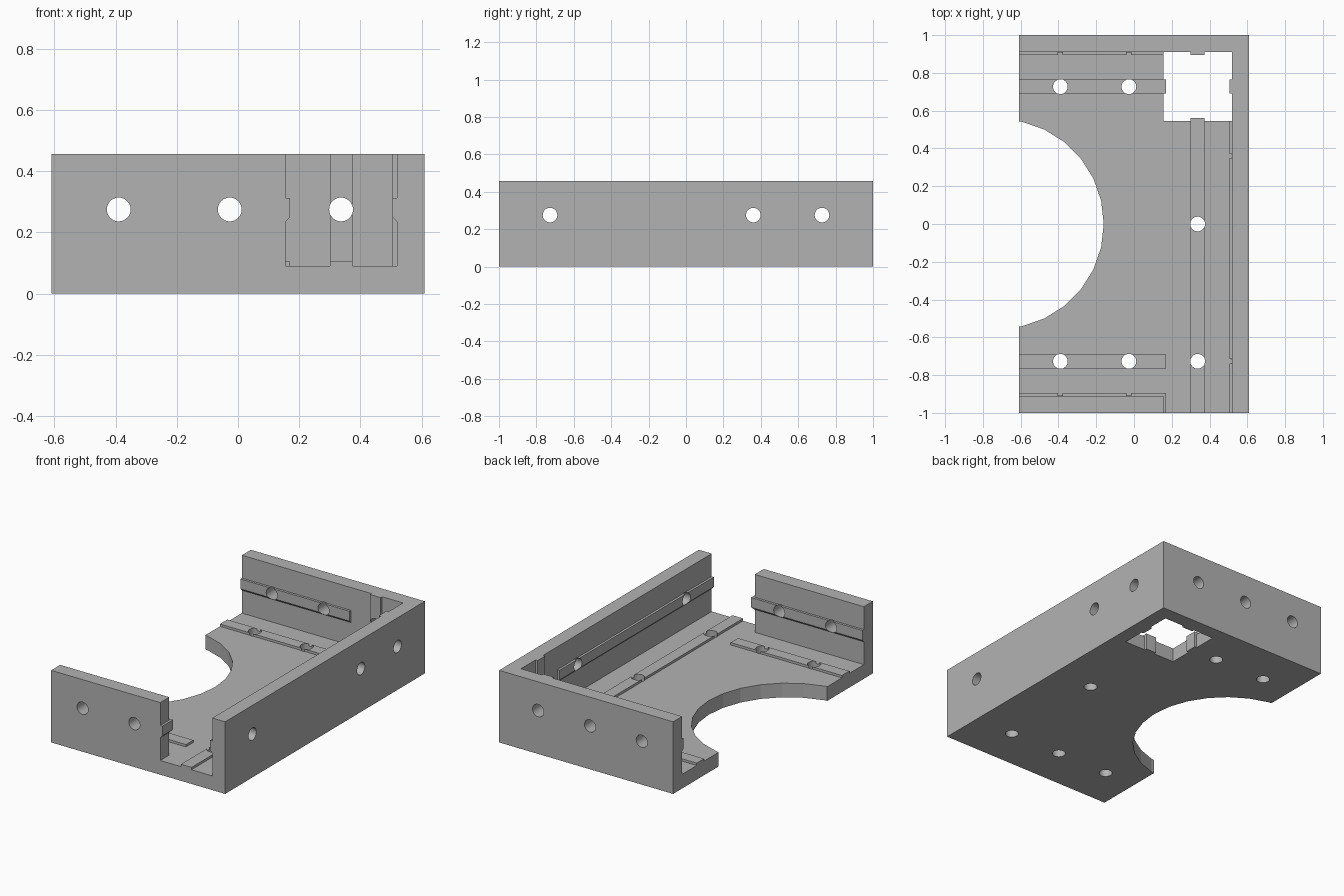
import bpy, bmesh, math
from mathutils import Matrix, Vector

if "Cube" in bpy.data.objects:
    bpy.data.objects.remove(bpy.data.objects["Cube"], do_unlink=True)

grey = bpy.data.materials.new("plain grey")
grey.use_nodes = True
grey.diffuse_color = (0.45, 0.45, 0.45, 1)
grey.node_tree.nodes["Principled BSDF"].inputs["Base Color"].default_value = grey.diffuse_color

# Overall dimensions
W, L, H = 0.61, 1.0, 0.457
FLOOR, WALL, RIB = 0.09, 0.09, 0.015
IN_X, IN_Y = W - WALL, L - WALL        # inner wall faces
GAP_X, GAP_Y = 0.155, 0.545            # edges of the corner opening
DRILL_Z, DRILL_R = 0.275, 0.039


def finish(name, bm):
    bmesh.ops.recalc_face_normals(bm, faces=bm.faces)
    mesh = bpy.data.meshes.new(name)
    bm.to_mesh(mesh)
    bm.free()
    mesh.materials.append(grey)
    ob = bpy.data.objects.new(name, mesh)
    bpy.context.collection.objects.link(ob)
    return ob


def box(name, x0, x1, y0, y1, z0, z1):
    bm = bmesh.new()
    size = Matrix.Diagonal((x1 - x0, y1 - y0, z1 - z0, 1))
    centre = Matrix.Translation(((x0 + x1) / 2, (y0 + y1) / 2, (z0 + z1) / 2))
    bmesh.ops.create_cube(bm, size=1, matrix=centre @ size)
    return finish(name, bm)


def cylinder(name, centre, axis, radius, depth, sides):
    bm = bmesh.new()
    turn = Vector((0, 0, 1)).rotation_difference(Vector(axis)).to_matrix().to_4x4()
    bmesh.ops.create_cone(bm, cap_ends=True, segments=sides, radius1=radius, radius2=radius,
                          depth=depth, matrix=Matrix.Translation(centre) @ turn)
    return finish(name, bm)


def wall_rail(name, wall, outer):
    """Ledge along a wall line, with a sloped underside."""
    low = [Vector(o).lerp(Vector(w), 0.95) for o, w in zip(outer, wall)]
    bm = bmesh.new()
    rings = []
    for line, z in ((low, 0.235), (outer, 0.25), (outer, 0.312)):
        loop = list(wall) + list(reversed(line))
        rings.append([bm.verts.new((p[0], p[1], z)) for p in loop])
    n = len(rings[0])
    for a, b in zip(rings, rings[1:]):
        for i in range(n):
            j = (i + 1) % n
            bm.faces.new((a[i], a[j], b[j], b[i]))
    bm.faces.new(rings[0])
    bm.faces.new(rings[-1])
    return finish(name, bm)


def cut(ob, cutters):
    for c in cutters:
        mod = ob.modifiers.new("cut", "BOOLEAN")
        mod.operation = "DIFFERENCE"
        mod.solver = "EXACT"
        mod.object = c
    bpy.context.view_layer.update()
    graph = bpy.context.evaluated_depsgraph_get()
    mesh = bpy.data.meshes.new_from_object(ob.evaluated_get(graph))
    ob.modifiers.clear()
    ob.data = mesh


# Tray body, with cavity, front doorway, corner opening and round bite
body = box("tray_body", -W, W, -L, L, 0, H)
hollows = [
    box("cavity_cutter", -1, IN_X, -IN_Y, IN_Y, FLOOR, 1),
    box("doorway_cutter", GAP_X, IN_X, -1.2, -0.8, FLOOR, 1),
    box("corner_cutter", GAP_X, IN_X, GAP_Y, IN_Y, -0.2, 0.3),
    cylinder("bite_cutter", (-0.715, 0, 0), (0, 0, 1), 0.555, 0.6, 28),
]

# Screw holes through walls and floor
along_x, along_y, along_z = [], [], []
for y in (-0.727, 0.36, 0.727):
    along_x.append(cylinder("drill", (IN_X, y, DRILL_Z), (1, 0, 0), DRILL_R, 0.4, 32))
for x in (-0.39, -0.027, 0.337):
    along_y.append(cylinder("drill", (x, 0, DRILL_Z), (0, 1, 0), DRILL_R, 2.4, 32))
    for y in (-0.727, 0 if x > 0 else 0.727):
        along_z.append(cylinder("drill", (x, y, 0.05), (0, 0, 1), DRILL_R, 0.2, 32))

# Ledges on the wall faces; the front one wraps round the wall end
tip = GAP_X + RIB
front_rail = wall_rail("front_wall_rail",
                       [(-W, -IN_Y), (GAP_X, -IN_Y), (GAP_X, -L)],
                       [(-W, -IN_Y + RIB), (tip, -IN_Y + RIB), (tip, -L)])
back_rail = wall_rail("back_wall_rail",
                      [(-W, IN_Y), (GAP_X, IN_Y)],
                      [(-W, IN_Y - RIB), (GAP_X, IN_Y - RIB)])
side_rail = wall_rail("side_wall_rail",
                      [(IN_X, -L), (IN_X, GAP_Y)],
                      [(IN_X - RIB, -L), (IN_X - RIB, GAP_Y)])

# Raised strips on the floor
top = FLOOR + RIB
strips = [
    box("long_floor_strip", 0.3, 0.374, -L, GAP_Y + RIB, FLOOR, top),
    box("back_floor_strip", -W, tip, 0.69, 0.764, FLOOR, top),
    box("front_floor_strip", -W, tip, -0.764, -0.69, FLOOR, top),
]

# Upright ribs on the four sides of the corner opening
box("opening_front_rib", 0.3, 0.374, GAP_Y, GAP_Y + RIB, 0, FLOOR)
box("opening_inner_rib", GAP_X, tip, 0.69, 0.764, 0, FLOOR)
back_rib = box("opening_back_rib", 0.3, 0.374, IN_Y - RIB, IN_Y, 0, H)
side_rib = box("opening_side_rib", IN_X - RIB, IN_X, 0.69, 0.764, 0, H)

# Cut everything, then drop the cutters
cut(body, hollows + along_x + along_y + along_z)
for ob in (front_rail, back_rail, back_rib):
    cut(ob, along_y)
for ob in (side_rail, side_rib):
    cut(ob, along_x)
for ob in strips:
    cut(ob, along_z)
for c in hollows + along_x + along_y + along_z:
    bpy.data.objects.remove(c, do_unlink=True)
